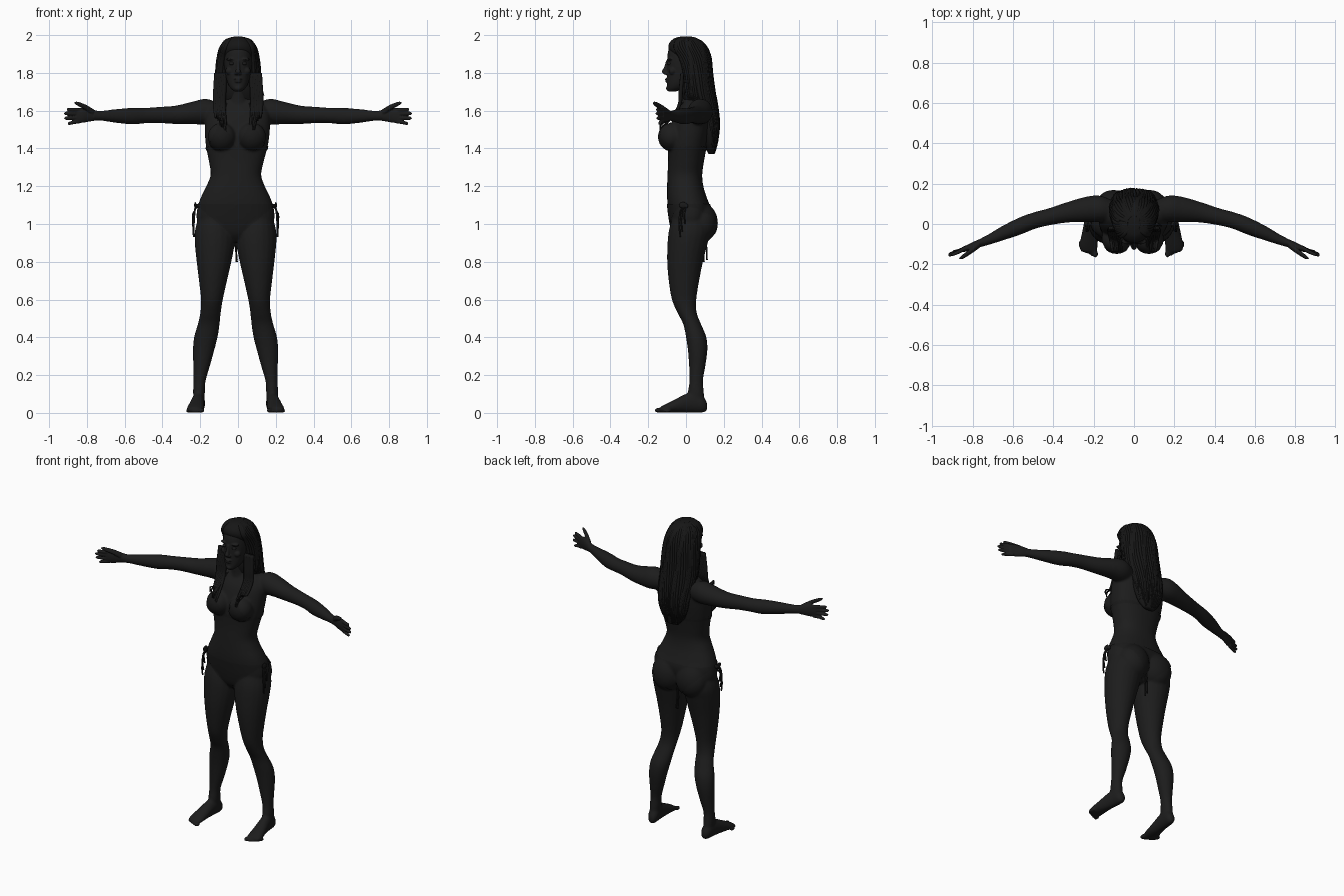
import bpy, bmesh, math, random
from mathutils import Matrix, Vector
random.seed(4)
CX = -0.013          # hips and legs lean slightly to -x

def mat(name, v):
    m = bpy.data.materials.new(name)
    m.diffuse_color = (v, v, v, 1)
    return m
SKIN, HAIR, CLOTH = mat("skin", .012), mat("hair", .008), mat("cloth", .01)

def sample(rows, u):
    """Catmull-Rom point at u (0..len-1) through rows of numbers."""
    i = min(int(u), len(rows) - 2)
    t = u - i
    p = [rows[max(0, min(len(rows) - 1, i + k))] for k in (-1, 0, 1, 2)]
    return [.5 * (2*b + (c - a)*t + (2*a - 5*b + 4*c - d)*t*t + (3*b - a - 3*c + d)*t**3)
            for a, b, c, d in zip(*p)]

def loft(bm, rings, axis='z', mirror=False, dx=0, n=20, steps=5, power=2.0):
    """Skin rings (cx, cy, cz, ra, rb) lying square to the axis."""
    ia, ib = {'x': (1, 2), 'y': (0, 2), 'z': (0, 1)}[axis]
    for s in ((1, -1) if mirror else (1,)):
        loops = []
        for k in range((len(rings) - 1)*steps + 1):
            x, y, z, ra, rb = sample(rings, k/steps)
            loop = []
            for j in range(n):
                c, d = math.cos(2*math.pi*j/n), math.sin(2*math.pi*j/n)
                v = [x, y, z]
                v[ia] += max(ra, .001)*math.copysign(abs(c)**(2/power), c)
                v[ib] += max(rb, .001)*math.copysign(abs(d)**(2/power), d)
                loop.append(bm.verts.new((s*v[0] + dx, v[1], v[2])))
            loops.append(loop)
        for p, q in zip(loops, loops[1:]):
            for j in range(n):
                bm.faces.new((p[j], p[(j+1) % n], q[(j+1) % n], q[j]))
        bm.faces.new(loops[0])
        bm.faces.new(loops[-1])

def ball(bm, c, r, mirror=False, dx=0):
    for s in ((1, -1) if mirror else (1,)):
        m = Matrix.Translation((s*c[0] + dx, c[1], c[2])) @ Matrix.Diagonal((*r, 1))
        bmesh.ops.create_uvsphere(bm, u_segments=24, v_segments=16, radius=1, matrix=m)

def finish(name, bm, material, voxel=0, smooth=0):
    bmesh.ops.recalc_face_normals(bm, faces=bm.faces)
    me = bpy.data.meshes.new(name)
    bm.to_mesh(me)
    bm.free()
    ob = bpy.data.objects.new(name, me)
    bpy.context.collection.objects.link(ob)
    if voxel:
        r = ob.modifiers.new("merge", 'REMESH')
        r.mode, r.voxel_size = 'VOXEL', voxel
        sm = ob.modifiers.new("soften", 'SMOOTH')
        sm.factor, sm.iterations = .5, smooth
        dg = bpy.context.evaluated_depsgraph_get()
        ob.data = bpy.data.meshes.new_from_object(ob.evaluated_get(dg))
        ob.modifiers.clear()
    ob.data.materials.clear()
    ob.data.materials.append(material)
    ob.data.polygons.foreach_set("use_smooth", [True]*len(ob.data.polygons))
    return ob

def span(z, x0, x1, y0, y1):
    return ((x0+x1)/2, (y0+y1)/2, z, (x1-x0)/2, (y1-y0)/2)

# body: torso, neck, breasts, buttocks, legs, feet and arms merged
bm = bmesh.new()
torso = [(.91, .06, -.04, .07), (.95, .13, -.07, .1), (1.01, .2, -.085, .12), (1.08, .203, -.095, .13),
         (1.14, .184, -.1, .11), (1.2, .155, -.1, .092), (1.26, .134, -.098, .086), (1.33, .145, -.095, .095),
         (1.42, .165, -.095, .112), (1.5, .172, -.085, .128), (1.58, .17, -.06, .135), (1.635, .14, -.025, .125),
         (1.67, .075, -.01, .095)]
loft(bm, [span(z, -w + CX*min(1, max(0, (1.6-z)/.4)), w + CX*min(1, max(0, (1.6-z)/.4)), f, b)
          for z, w, f, b in torso], power=2.3, n=32)
loft(bm, [span(1.58, -.065, .065, -.035, .1), span(1.66, -.052, .052, -.03, .075), span(1.76, -.05, .05, -.04, .065)])
ball(bm, (.08, -.075, 1.462), (.074, .07, .074), True, -.006)
ball(bm, (.088, .08, 1.005), (.098, .085, .105), True, CX)
leg = [(1.04, .02, .195, -.07, .11), (.97, .006, .214, -.09, .13), (.9, .004, .216, -.098, .115),
       (.8, .022, .206, -.1, .09), (.7, .045, .194, -.092, .07), (.6, .067, .183, -.075, .055),
       (.53, .078, .187, -.045, .057), (.47, .084, .2, -.015, .08), (.4, .095, .22, 0, .108),
       (.33, .113, .226, .01, .113), (.25, .135, .224, .016, .103), (.17, .158, .223, .018, .09),
       (.11, .162, .225, .01, .095), (.05, .165, .222, .01, .1)]
loft(bm, [span(*r) for r in leg], mirror=True, dx=CX)
foot = [(.19, .112, .032, .015, .02), (.192, .09, .045, .03, .043), (.195, .05, .055, .033, .055),
        (.2, 0, .051, .036, .05), (.207, -.06, .036, .042, .035), (.212, -.11, .024, .046, .022),
        (.21, -.14, .015, .04, .014)]
loft(bm, foot, 'y', True, CX)
for i in range(5):
    r = .014 - .005*(i > 0)
    ball(bm, (.178 + i*.018 + .004*(i > 0), -.148 + .006*i + .0015*i*i, r), (r, .02, r), True, CX)
arm = [(.1, .065, 1.59, .05, .05), (.17, .075, 1.595, .066, .068), (.24, .072, 1.588, .063, .06),
       (.33, .058, 1.578, .051, .049), (.42, .036, 1.577, .043, .043), (.49, .018, 1.574, .042, .041),
       (.56, -.008, 1.571, .044, .044), (.65, -.045, 1.572, .037, .036), (.72, -.077, 1.573, .027, .027),
       (.775, -.099, 1.575, .02, .028)]
loft(bm, arm, 'x', True)
body = finish("body", bm, SKIN, .0075, 5)

# hands: palm, four fingers, thumb
bm = bmesh.new()
loft(bm, [(.74, -.087, 1.574, .022, .024), (.78, -.1, 1.576, .019, .033), (.82, -.117, 1.576, .017, .04),
          (.855, -.128, 1.573, .012, .037)], 'x', True)
for zb, x, y, zt in ((1.602, .908, -.153, 1.606), (1.583, .921, -.155, 1.585),
                     (1.563, .92, -.15, 1.56), (1.545, .903, -.14, 1.532)):
    loft(bm, [(.835, -.12, zb, .012, .012), ((.84+x)/2, (y-.12)/2 - .004, (zb+zt)/2, .0105, .0105),
              (x-.008, y+.002, zt, .0085, .0085), (x, y, zt, .002, .002)], 'x', True, n=10)
loft(bm, [(.765, -.1, 1.59, .018, .018), (.805, -.132, 1.617, .015, .015), (.85, -.163, 1.637, .011, .011),
          (.868, -.172, 1.643, .002, .002)], 'x', True, n=10)
finish("hands", bm, SKIN, .004, 2)

# head with nose, lips, brows, cheeks
bm = bmesh.new()
loft(bm, [span(*r) for r in ((1.702, -.02, .02, -.095, -.05), (1.72, -.04, .04, -.1, -.01),
     (1.75, -.056, .056, -.1, .03), (1.8, -.068, .068, -.1, .08), (1.86, -.076, .076, -.1, .11),
     (1.92, -.073, .073, -.093, .11), (1.96, -.054, .054, -.065, .09), (1.983, -.02, .02, -.02, .04))],
     power=2.2, n=32)
loft(bm, [(0, -.1, 1.865, .008, .006), (0, -.107, 1.83, .01, .009), (0, -.115, 1.805, .014, .014),
          (0, -.104, 1.79, .012, .008)], n=12)
ball(bm, (.011, -.105, 1.798), (.009, .01, .008), True)
ball(bm, (0, -.101, 1.767), (.022, .011, .006))
ball(bm, (0, -.1, 1.755), (.019, .011, .006))
ball(bm, (0, -.092, 1.718), (.02, .014, .014))
ball(bm, (.035, -.085, 1.872), (.028, .016, .008), True)
ball(bm, (.045, -.072, 1.81), (.022, .02, .02), True)
finish("head", bm, SKIN, .004, 3)

# eyes
bm = bmesh.new()
ball(bm, (.033, -.088, 1.85), (.014, .013, .009), True)
finish("eyes", bm, SKIN)

# hair mass, then locks that follow it
shell = [span(z, -w, w, f, b) for z, w, f, b in (
    (1.992, .02, -.03, .03), (1.982, .052, -.063, .06), (1.955, .079, -.09, .09), (1.92, .097, -.09, .115),
    (1.87, .107, -.055, .129), (1.8, .115, -.035, .135), (1.7, .118, -.03, .148), (1.63, .115, .0, .163),
    (1.55, .108, .06, .173), (1.47, .098, .085, .172), (1.41, .075, .1, .16), (1.37, .04, .12, .15))]
bm = bmesh.new()
loft(bm, shell, n=40)
finish("hair_mass", bm, HAIR)
bm = bmesh.new()
for i in range(44):
    a = math.radians(-40 + 260*i/43)
    back = math.sin(a) > .1
    last = (len(shell) - 1.6 + random.uniform(-1, .6)) if back else 7
    path = []
    for k in range(9):
        x, y, z, ra, rb = sample(shell, .4 + (last - .4)*k/8)
        w = a + .05*math.sin(k*.9 + i)
        r = .011*(1 - .75*max(0, k-5)/3)*(.4 if k == 0 else 1)
        path.append((x + ra*math.cos(w)*.98, y + rb*math.sin(w)*.98, z, r, r))
    loft(bm, path, n=7, steps=3)
# locks falling over the chest
for s in (1, -1):
    for i in range(6):
        x, e = .075 + .009*i, 1.46 + .03*random.random() + .012*i
        loft(bm, [(s*(x-.005), -.02, 1.8, .012, .01), (s*x, -.028, 1.7, .013, .012), (s*(x+.002), -.035, 1.63, .012, .01),
                  (s*(x-.005), -.078, 1.56, .009, .009), (s*(x-.012), -.128, e+.03, .006, .006),
                  (s*(x-.014), -.138, e, .002, .002)], n=7, steps=4)
loft(bm, [(.112, 0, 1.75, .008, .008), (.125, -.005, 1.71, .006, .006), (.138, -.01, 1.68, .002, .002)], n=6)
finish("hair_locks", bm, HAIR)

# swimwear: patches of the body skin lifted slightly
def bottoms(p):
    x = abs(p.x - CX)
    if p.z > 1.105 or p.z < .9 or x > .25:
        return False
    if p.z > 1.09:
        return True
    return x < (.02 + max(0, p.z-.94)*1.15 if p.y < .03 else .03 + max(0, p.z-.91)*.95)

def top(p):
    x = abs(p.x + .006)
    if x < .2 and 1.393 < p.z < 1.41:
        return True
    return p.y < -.07 and 1.4 < p.z < 1.54 and abs(x - .08) < .072*(1.55 - p.z)/.14

for name, test in (("bikini_bottoms", bottoms), ("bikini_top", top)):
    bm = bmesh.new()
    bm.from_mesh(body.data)
    bmesh.ops.delete(bm, geom=[f for f in bm.faces if not test(f.calc_center_median())], context='FACES')
    for v in bm.verts:
        v.co += v.normal*.004
    finish(name, bm, CLOTH)

# neck straps, hip ties and back tie
bm = bmesh.new()
loft(bm, [(.08, -.115, 1.52, .004, .004), (.075, -.07, 1.58, .004, .004), (.06, -.012, 1.645, .004, .004),
          (.045, .06, 1.68, .004, .004)], n=6, mirror=True)
ball(bm, (.207, .0, 1.095), (.012, .012, .012), True, CX)
for y, b, x in ((-.03, .93, .222), (-.005, 1.0, .226), (-.02, .96, .224)):
    loft(bm, [(.205, 0, 1.1, .004, .004), (.216, y, 1.07, .005, .005), (x, y-.005, b+.05, .005, .005),
              (x-.002, y, b, .006, .004)], n=6, mirror=True, dx=CX)
ball(bm, (.213, -.015, 1.1), (.006, .022, .016), True, CX)
for y, b in ((.092, .8), (.108, .81)):
    loft(bm, [(CX+.004, .1, .95, .004, .004), (CX+.002, y, .88, .004, .005), (CX+.006, y+.003, b, .006, .005)], n=6)
finish("straps_and_ties", bm, CLOTH)
